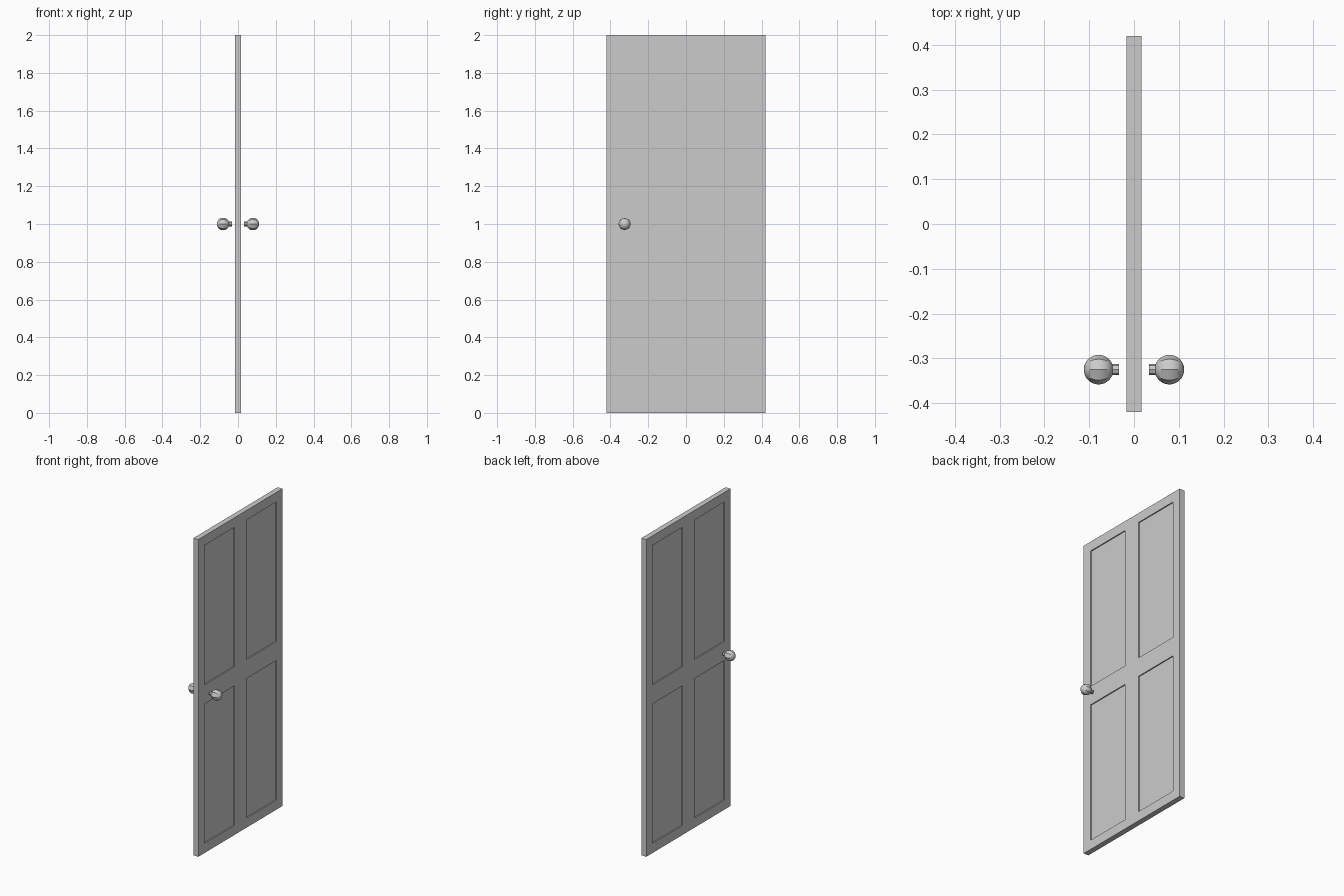
import bpy, bmesh, math
from mathutils import Vector, Matrix

if "Cube" in bpy.data.objects:
    bpy.data.objects.remove(bpy.data.objects["Cube"])

W, H, T = 0.84, 2.0, 0.034      # door width, height, thickness
RECESS = 0.007
KNOB_Y, KNOB_Z = -0.325, 1.0


def finish(name, bm):
    bmesh.ops.recalc_face_normals(bm, faces=bm.faces[:])
    me = bpy.data.meshes.new(name)
    bm.to_mesh(me)
    bm.free()
    ob = bpy.data.objects.new(name, me)
    bpy.context.collection.objects.link(ob)
    return ob


# Door slab, cut along the panel borders, with panels sunk on both faces
ys = (-0.36, -0.06, 0.06, 0.36)
zs = (0.06, 0.94, 1.06, 1.94)
bm = bmesh.new()
bmesh.ops.create_cube(bm, size=1, matrix=Matrix.Translation((0, 0, H / 2)) @ Matrix.Diagonal((T, W, H, 1)))
for axis, cuts in ((Vector((0, 1, 0)), ys), (Vector((0, 0, 1)), zs)):
    for c in cuts:
        bmesh.ops.bisect_plane(bm, geom=bm.verts[:] + bm.edges[:] + bm.faces[:],
                               plane_co=axis * c, plane_no=axis)
bm.normal_update()


def is_panel(f):
    c = f.calc_center_median()
    return (abs(f.normal.x) > 0.9 and 0.06 < abs(c.y) < 0.36
            and (zs[0] < c.z < zs[1] or zs[2] < c.z < zs[3]))


panels = [f for f in bm.faces if is_panel(f)]
sunk = bmesh.ops.extrude_discrete_faces(bm, faces=panels)["faces"]
for f in sunk:
    side = math.copysign(1, f.calc_center_median().x)
    for v in f.verts:
        v.co.x -= side * RECESS
finish("door_panel", bm)


# Octagonal turned ball and stem, one on each side
def turned(name, profile, side, segments=8):
    bm = bmesh.new()
    vs = [bm.verts.new((side * x, KNOB_Y, KNOB_Z + r)) for x, r in profile]
    edges = [bm.edges.new(p) for p in zip(vs, vs[1:])]
    bmesh.ops.spin(bm, geom=vs + edges, cent=(0, KNOB_Y, KNOB_Z), axis=(1, 0, 0),
                   angle=2 * math.pi, steps=segments)
    bmesh.ops.remove_doubles(bm, verts=bm.verts[:], dist=1e-5)
    ob = finish(name, bm)
    bpy.ops.object.select_all(action='DESELECT')
    ob.select_set(True)
    bpy.context.view_layer.objects.active = ob
    bpy.ops.object.shade_smooth_by_angle(angle=math.radians(30))


R, CX, N = 0.033, 0.079, 16
ball = [(CX - R * math.cos(math.pi * i / N), R * math.sin(math.pi * i / N)) for i in range(N + 1)]
stem = [(0.033, 0), (0.033, 0.0125), (0.055, 0.0125), (0.055, 0)]
for side, label in ((-1, "left"), (1, "right")):
    turned("knob_ball_" + label, ball, side)
    turned("knob_stem_" + label, stem, side)
